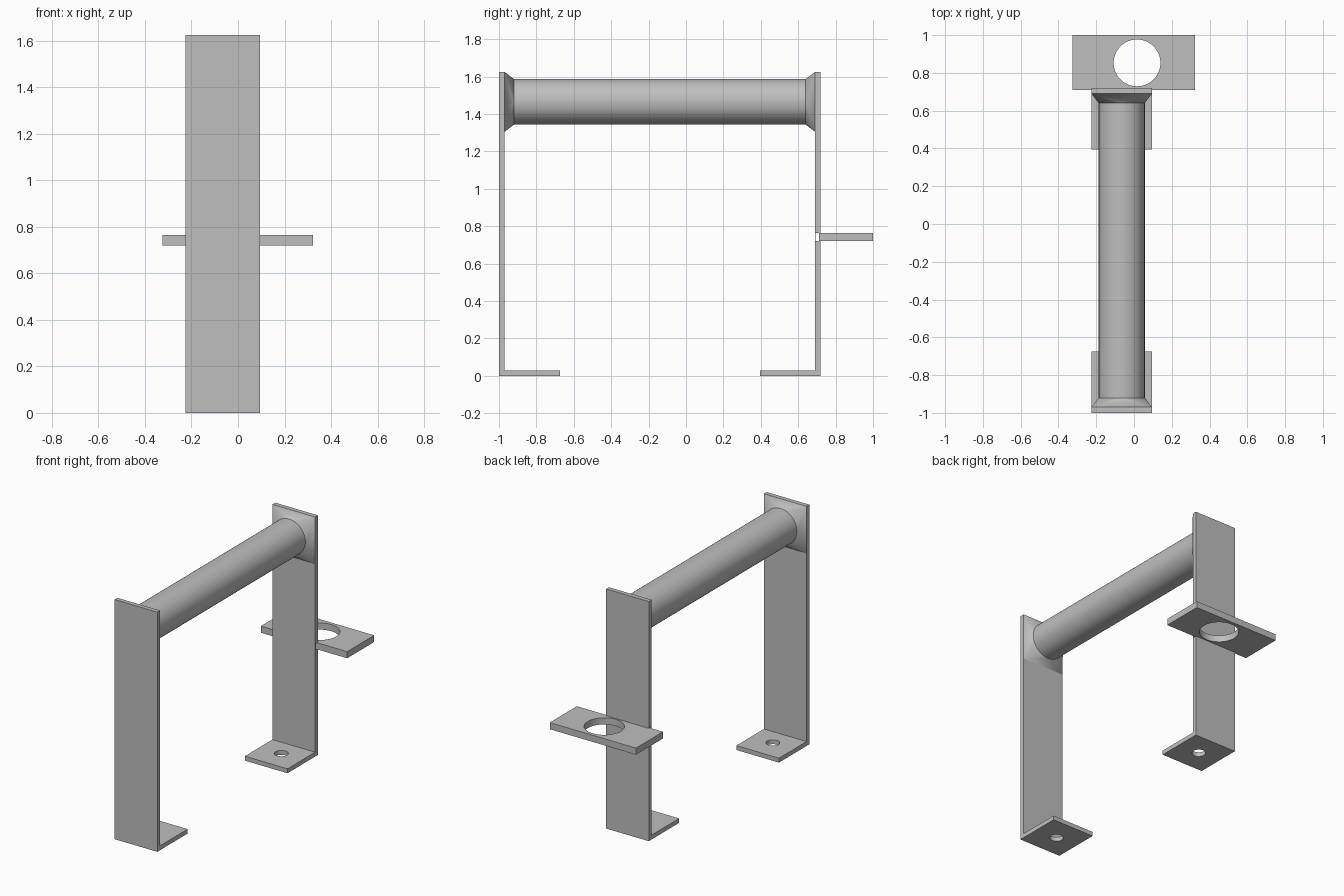
import bpy
import bmesh
import math

if "Cube" in bpy.data.objects:
    bpy.data.objects.remove(bpy.data.objects["Cube"], do_unlink=True)

CX = -0.065            # centre line of legs and crossbar
HALF = 0.16            # half width of the legs
HEIGHT = 1.625
T = 0.03               # sheet thickness
FRONT, BACK = -1.0, 0.72
FOOT = 0.325
BAR_R, BAR_Z = 0.122, HEIGHT - HALF
FLARE = 0.05

steel = bpy.data.materials.new("Grey steel")
steel.use_nodes = True
GREY = (0.52, 0.52, 0.52, 1)
steel.diffuse_color = GREY
steel.node_tree.nodes["Principled BSDF"].inputs["Base Color"].default_value = GREY


def finish(name, bm):
    bmesh.ops.recalc_face_normals(bm, faces=bm.faces[:])
    mesh = bpy.data.meshes.new(name)
    bm.to_mesh(mesh)
    bm.free()
    mesh.materials.append(steel)
    ob = bpy.data.objects.new(name, mesh)
    bpy.context.collection.objects.link(ob)
    return ob


def select(ob):
    bpy.ops.object.select_all(action="DESELECT")
    ob.select_set(True)
    bpy.context.view_layer.objects.active = ob


def smooth(ob):
    select(ob)
    bpy.ops.object.shade_smooth_by_angle(angle=math.radians(30))


def extrude_x(name, profile, x0, x1):
    """Solid from a closed (y, z) profile."""
    bm = bmesh.new()
    face = bm.faces.new([bm.verts.new((x0, y, z)) for y, z in profile])
    ext = bmesh.ops.extrude_face_region(bm, geom=[face])["geom"]
    verts = [v for v in ext if isinstance(v, bmesh.types.BMVert)]
    bmesh.ops.translate(bm, verts=verts, vec=(x1 - x0, 0, 0))
    return finish(name, bm)


def drill(ob, x, y, z, radius):
    """Round vertical hole."""
    bpy.ops.mesh.primitive_cylinder_add(vertices=48, radius=radius, depth=0.2,
                                        location=(x, y, z))
    cutter = bpy.context.object
    cutter.hide_render = True
    mod = ob.modifiers.new("Hole", "BOOLEAN")
    mod.operation = "DIFFERENCE"
    mod.solver = "EXACT"
    mod.object = cutter
    select(ob)
    bpy.ops.object.modifier_apply(modifier=mod.name)
    bpy.data.objects.remove(cutter, do_unlink=True)
    smooth(ob)


# Legs: bent strips with the feet turned inwards
def leg(name, outer, d, slot=None):
    profile = [(outer, 0), (outer + d * FOOT, 0), (outer + d * FOOT, T),
               (outer + d * T, T), (outer + d * T, HEIGHT), (outer, HEIGHT)]
    if slot:  # groove in the outer face that receives the shelf
        depth, low, high = slot
        profile += [(outer, high), (outer + d * depth, high),
                    (outer + d * depth, low), (outer, low)]
    ob = extrude_x(name, profile, CX - HALF, CX + HALF)
    drill(ob, CX, outer + d * FOOT / 2, 0, 0.043)


SHELF_LOW, SHELF_HIGH = 0.72, 0.765
leg("front_leg", FRONT, 1)
leg("back_leg", BACK, -1, (0.027, SHELF_LOW, SHELF_HIGH))

# Shelf plate with a large round hole
shelf = extrude_x("shelf_plate", [(0.71, SHELF_LOW), (1, SHELF_LOW),
                                  (1, SHELF_HIGH), (0.71, SHELF_HIGH)], -0.325, 0.322)
drill(shelf, 0.016, 0.853, SHELF_LOW, 0.124)

# Crossbar: round tube that flares to a square at each leg
SEG = 64
Q = SEG // 4
bm = bmesh.new()
rings = []
for y, d in ((FRONT + T, 1), (BACK - T, -1)):
    ring = []
    for i in range(SEG):
        a = math.tau * i / SEG
        ring.append(bm.verts.new((CX + BAR_R * math.cos(a), y + d * FLARE,
                                  BAR_Z + BAR_R * math.sin(a))))
    corners = [bm.verts.new((CX + sx * HALF, y, BAR_Z + sz * HALF))
               for sx, sz in ((1, 1), (-1, 1), (-1, -1), (1, -1))]
    for k in range(4):
        for i in range(k * Q, (k + 1) * Q):
            bm.faces.new((ring[i], ring[(i + 1) % SEG], corners[k]))
        bm.faces.new((corners[k - 1], ring[k * Q], corners[k]))
    bm.faces.new(corners)
    rings.append(ring)
for i in range(SEG):
    j = (i + 1) % SEG
    bm.faces.new((rings[0][i], rings[0][j], rings[1][j], rings[1][i]))
smooth(finish("crossbar", bm))
